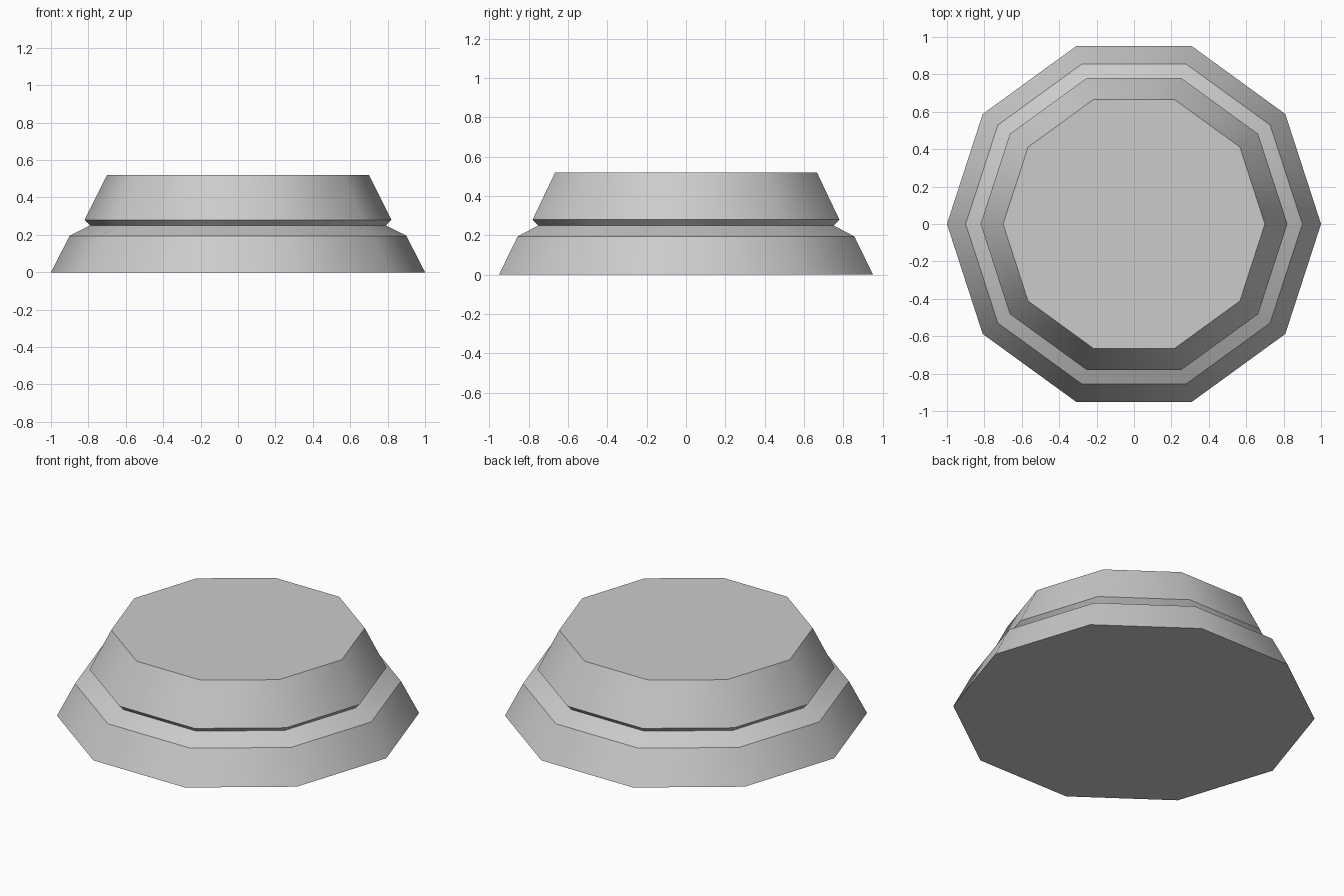
import bpy, bmesh, math

default = bpy.data.objects.get("Cube")
if default:
    bpy.data.objects.remove(default, do_unlink=True)

SIDES = 10
# Radius and height, from the floor up: skirt, shoulder, neck groove, cap
PROFILE = [(1.0, 0.0), (0.9, 0.195), (0.79, 0.25), (0.82, 0.28), (0.70, 0.52)]


def make_material(name, value):
    mat = bpy.data.materials.new(name)
    mat.use_nodes = True
    colour = (value, value, value, 1.0)
    mat.diffuse_color = colour
    mat.node_tree.nodes["Principled BSDF"].inputs["Base Color"].default_value = colour
    return mat


def turned_solid(name, profile, sides, mat):
    bm = bmesh.new()
    rings = []
    for radius, z in profile:
        angles = [2 * math.pi * i / sides for i in range(sides)]
        rings.append([bm.verts.new((radius * math.cos(a), radius * math.sin(a), z))
                      for a in angles])
    # Side bands
    for low, high in zip(rings, rings[1:]):
        for i in range(sides):
            j = (i + 1) % sides
            bm.faces.new((low[i], low[j], high[j], high[i]))
    # Flat base and top
    bm.faces.new(rings[0][::-1])
    bm.faces.new(rings[-1])
    mesh = bpy.data.meshes.new(name)
    bm.to_mesh(mesh)
    bm.free()
    mesh.materials.append(mat)
    obj = bpy.data.objects.new(name, mesh)
    bpy.context.collection.objects.link(obj)
    return obj


pedestal = turned_solid("stepped_base", PROFILE, SIDES, make_material("light grey", 0.6))

# Smooth around the sides, crisp along the rims
bpy.ops.object.select_all(action="DESELECT")
pedestal.select_set(True)
bpy.context.view_layer.objects.active = pedestal
bpy.ops.object.shade_smooth_by_angle(angle=math.radians(34.5))
